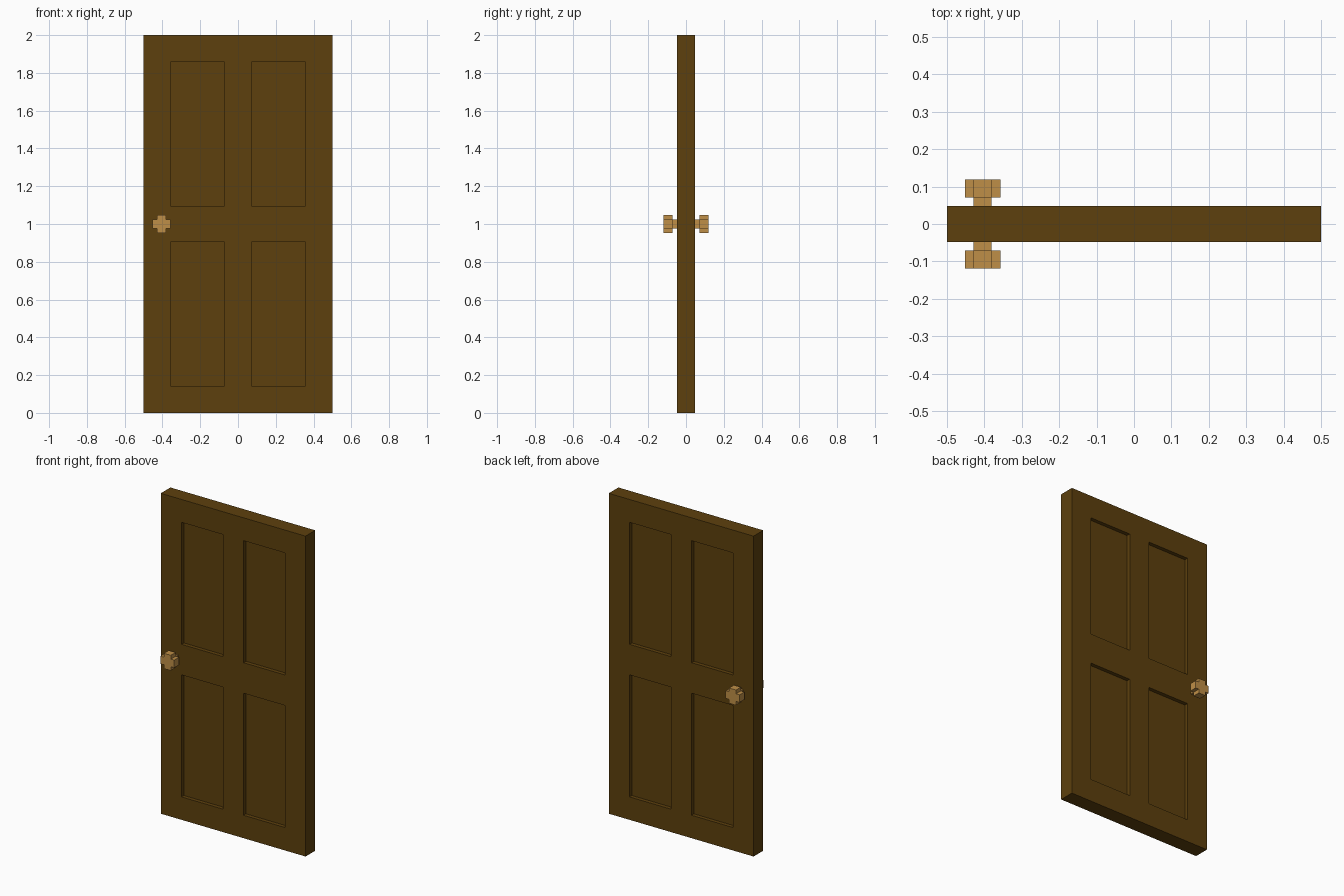
import bpy
import bmesh
from mathutils import Vector

if "Cube" in bpy.data.objects:
    bpy.data.objects.remove(bpy.data.objects["Cube"], do_unlink=True)

U = 2 / 84  # modelling unit: the door is 42 x 4 x 84 units


def make_material(name, color):
    mat = bpy.data.materials.new(name)
    mat.use_nodes = True
    mat.diffuse_color = color
    mat.node_tree.nodes["Principled BSDF"].inputs["Base Color"].default_value = color
    return mat


def make_object(name, bm, mat):
    bmesh.ops.recalc_face_normals(bm, faces=bm.faces)
    mesh = bpy.data.meshes.new(name)
    bm.to_mesh(mesh)
    bm.free()
    mesh.materials.append(mat)
    obj = bpy.data.objects.new(name, mesh)
    bpy.context.collection.objects.link(obj)
    return obj


def add_prism(bm, outline, y0, y1):
    """Extrude an x-z outline (in units) from y0 to y1."""
    face = bm.faces.new([bm.verts.new((x * U, y0 * U, z * U)) for x, z in outline])
    ext = bmesh.ops.extrude_face_region(bm, geom=[face], use_keep_orig=True)
    verts = [g for g in ext["geom"] if isinstance(g, bmesh.types.BMVert)]
    bmesh.ops.translate(bm, verts=verts, vec=(0, (y1 - y0) * U, 0))


dark_wood = make_material("dark_wood", (0.110, 0.051, 0.004, 1))
brass = make_material("brass", (0.520, 0.275, 0.063, 1))

# Door slab, cut along the panel edges
bm = bmesh.new()
add_prism(bm, [(-21, 0), (21, 0), (21, 84), (-21, 84)], -2, 2)
cuts = [((x, 0, 0), (1, 0, 0)) for x in (-15, -3, 3, 15)]
cuts += [((0, 0, z), (0, 0, 1)) for z in (6, 38, 46, 78)]
for point, normal in cuts:
    bmesh.ops.bisect_plane(bm, geom=bm.verts[:] + bm.edges[:] + bm.faces[:],
                           plane_co=Vector(point) * U, plane_no=normal)
bmesh.ops.recalc_face_normals(bm, faces=bm.faces)

# Four recessed panels on each side
panels = []
for f in bm.faces:
    c = f.calc_center_median() / U
    if abs(f.normal.y) > 0.9 and 3 < abs(c.x) < 15 and (6 < c.z < 38 or 46 < c.z < 78):
        panels.append(f)
bmesh.ops.inset_individual(bm, faces=panels, thickness=0, depth=-U)
make_object("door_panel", bm, dark_wood)

# Knobs: square stem and cross-shaped grip, front and back
STEM = [(-18, 41), (-16, 41), (-16, 43), (-18, 43)]
CROSS = [(-18, 40), (-16, 40), (-16, 41), (-15, 41), (-15, 43), (-16, 43),
         (-16, 44), (-18, 44), (-18, 43), (-19, 43), (-19, 41), (-18, 41)]
for side, s in (("front", -1), ("back", 1)):
    for part, outline, y0, y1 in (("stem", STEM, 2, 3), ("knob", CROSS, 3, 5)):
        bm = bmesh.new()
        add_prism(bm, outline, s * y0, s * y1)
        make_object(f"{side}_{part}", bm, brass)
